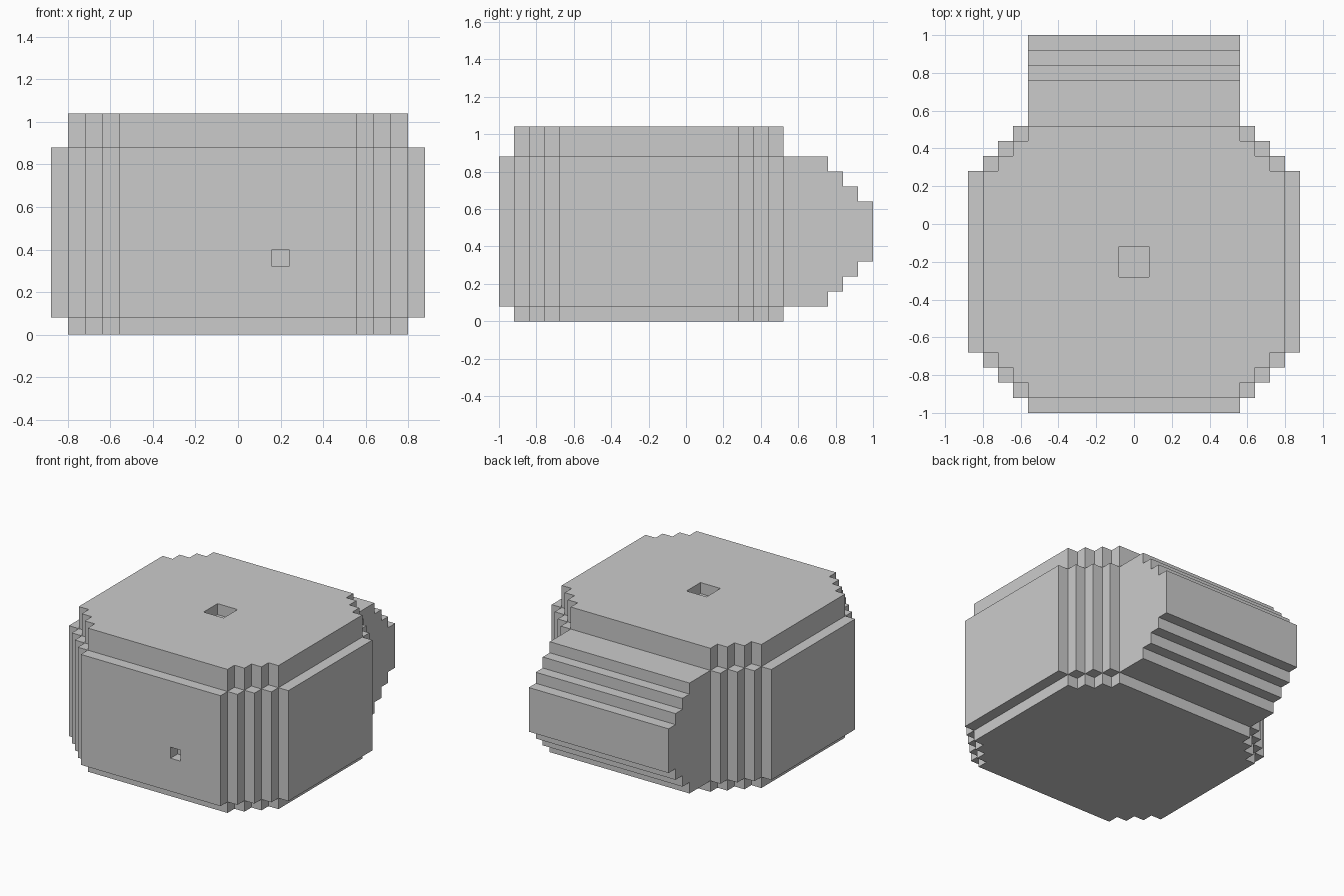
import bpy, bmesh
from mathutils import Matrix

if "Cube" in bpy.data.objects:
    bpy.data.objects.remove(bpy.data.objects["Cube"])

V = 0.08      # size of one block; everything is modelled in blocks, then scaled
CY = -2.5     # centre of the main body along y, in blocks


def stairs(a, b, n):
    """Corner points of a descending staircase from (a, b), one block per step."""
    pts = []
    for i in range(n):
        pts += [(a + i, b - i), (a + i, b - i - 1)]
    return pts[:-1]


def prism(name, profile, start, depth):
    """Extrude a closed 3D profile along a vector."""
    bm = bmesh.new()
    face = bm.faces.new([bm.verts.new([p + s for p, s in zip(pt, start)]) for pt in profile])
    ext = bmesh.ops.extrude_face_region(bm, geom=[face], use_keep_orig=True)
    verts = [g for g in ext["geom"] if isinstance(g, bmesh.types.BMVert)]
    bmesh.ops.translate(bm, verts=verts, vec=depth)
    bmesh.ops.recalc_face_normals(bm, faces=bm.faces)
    mesh = bpy.data.meshes.new(name)
    bm.to_mesh(mesh)
    bm.free()
    ob = bpy.data.objects.new(name, mesh)
    bpy.context.collection.objects.link(ob)
    return ob


def stepped_octagon(name, half_depth, steps, z0, z1):
    """Upright block octagon, mirrored from one stepped corner."""
    q = stairs(7, half_depth, steps)
    right = q + [(x, -y) for x, y in reversed(q)]
    ring = right + [(-x, y) for x, y in reversed(right)]
    return prism(name, [(x, y, 0) for x, y in ring], (0, CY, z0), (0, 0, z1 - z0))


def box(name, x0, x1, y0, y1, z0, z1):
    return prism(name, [(x0, y0, 0), (x1, y0, 0), (x1, y1, 0), (x0, y1, 0)],
                 (0, 0, z0), (0, 0, z1 - z0))


def combine(target, tool, operation):
    """Apply a boolean and discard the tool object."""
    tool.hide_render = True
    mod = target.modifiers.new(operation, 'BOOLEAN')
    mod.operation, mod.solver, mod.object = operation, 'EXACT', tool
    bpy.context.view_layer.objects.active = target
    bpy.ops.object.modifier_apply(modifier=mod.name)
    bpy.data.objects.remove(tool)


# Main body, and the narrower core that shows as base and raised lid
body = stepped_octagon("body", 10, 5, 1, 11)
combine(body, stepped_octagon("core", 9, 4, 0, 13), 'UNION')

# Rear extension with stepped upper and lower edges
upper = stairs(9.5, 5, 4)
side = [(5, 5)] + upper + [(y, -z) for y, z in reversed(upper)] + [(5, -5)]
combine(body, prism("rear_block", [(0, y, z) for y, z in side], (-7, 0, 6), (14, 0, 0)), 'UNION')

# Shallow sockets in the top and front
combine(body, box("top_socket", -1, 1, -3.5, -1.5, 12, 14), 'DIFFERENCE')
combine(body, box("front_socket", 2, 3, -13.5, -11.5, 4, 5), 'DIFFERENCE')

# Scale blocks to final units
body.data.transform(Matrix.Scale(V, 4))
